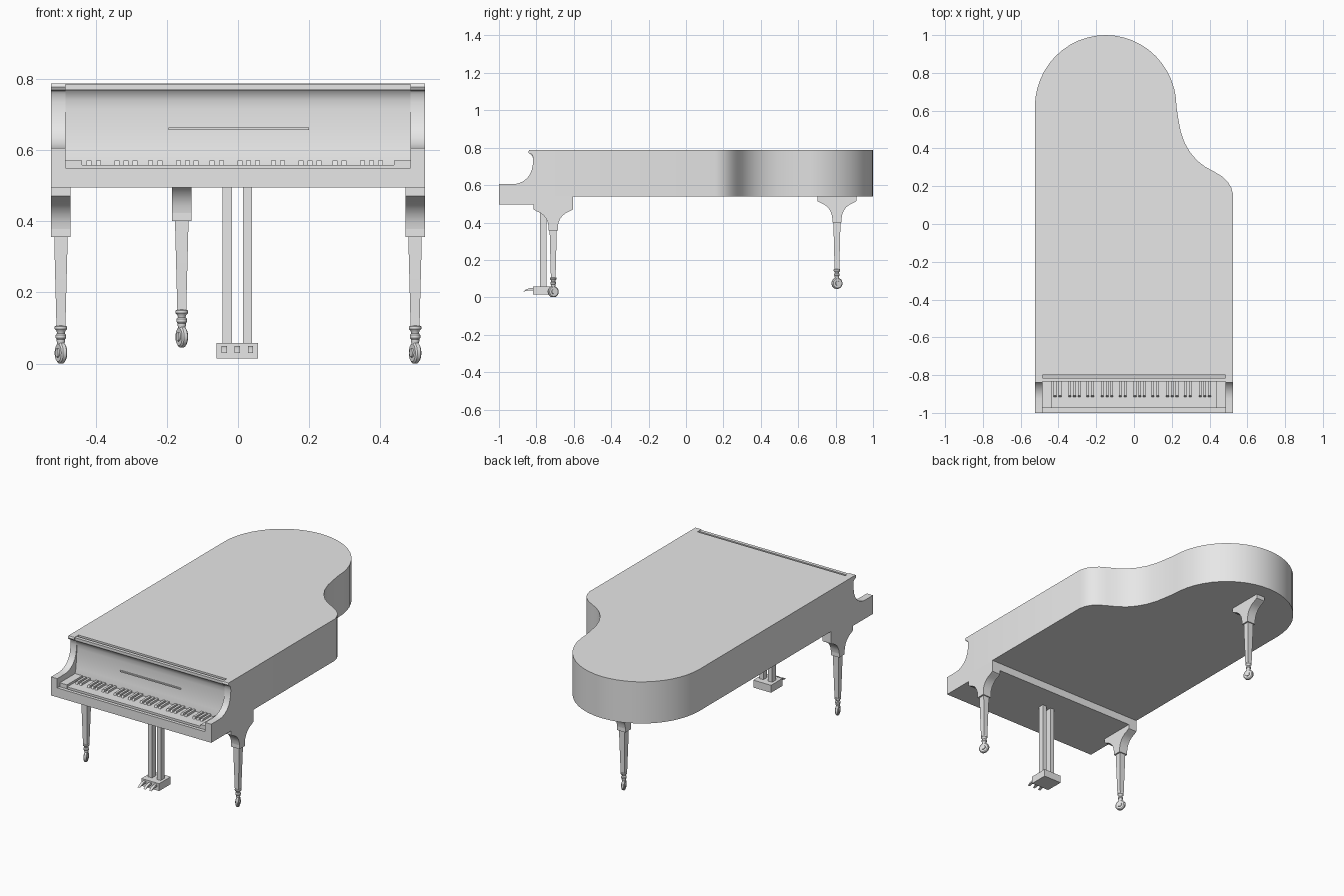
import bpy, bmesh, math
from mathutils import Matrix, Vector

cube = bpy.data.objects.get("Cube")
if cube:
    bpy.data.objects.remove(cube)

grey = bpy.data.materials.new("plain grey")
grey.use_nodes = True
COLOUR = (0.8, 0.8, 0.8, 1)
grey.diffuse_color = COLOUR
grey.node_tree.nodes["Principled BSDF"].inputs["Base Color"].default_value = COLOUR


def finish(name, bm, smooth=True):
    """Turn a bmesh into a shaded, coloured object."""
    bmesh.ops.recalc_face_normals(bm, faces=bm.faces)
    mesh = bpy.data.meshes.new(name)
    bm.to_mesh(mesh)
    bm.free()
    mesh.materials.append(grey)
    obj = bpy.data.objects.new(name, mesh)
    bpy.context.collection.objects.link(obj)
    if smooth:
        bpy.ops.object.select_all(action='DESELECT')
        obj.select_set(True)
        bpy.context.view_layer.objects.active = obj
        bpy.ops.object.shade_smooth_by_angle(angle=math.radians(32))
    return obj


def add_box(bm, x0, x1, y0, y1, z0, z1):
    m = Matrix.Translation(((x0 + x1) / 2, (y0 + y1) / 2, (z0 + z1) / 2))
    m = m @ Matrix.Diagonal((x1 - x0, y1 - y0, z1 - z0, 1))
    bmesh.ops.create_cube(bm, size=1, matrix=m)


def box(name, *size):
    bm = bmesh.new()
    add_box(bm, *size)
    return finish(name, bm, False)


def prism(name, points, axis, lo, hi):
    """Extrude a profile: (y, z) points along x, or (x, y) points along z."""
    bm = bmesh.new()
    place = (lambda p, t: (t, *p)) if axis == 'x' else (lambda p, t: (*p, t))
    a = [bm.verts.new(place(p, lo)) for p in points]
    b = [bm.verts.new(place(p, hi)) for p in points]
    bm.faces.new(a)
    bm.faces.new(b)
    for i in range(len(a)):
        j = (i + 1) % len(a)
        bm.faces.new((a[i], a[j], b[j], b[i]))
    return finish(name, bm)


def loft(name, rings, sides, matrix):
    """Stack regular polygons given as (radius, height)."""
    bm = bmesh.new()
    turn = math.pi / sides
    loops = [[bm.verts.new(matrix @ Vector((r * math.cos(turn + 2 * math.pi * k / sides),
                                            r * math.sin(turn + 2 * math.pi * k / sides), z)))
              for k in range(sides)] for r, z in rings]
    bm.faces.new(loops[0])
    bm.faces.new(loops[-1])
    for a, b in zip(loops, loops[1:]):
        for i in range(sides):
            j = (i + 1) % sides
            bm.faces.new((a[i], a[j], b[j], b[i]))
    return finish(name, bm)


# Curved case: straight bass side, round tail, S-shaped treble side
outline = [(-0.525, -0.80)]
for k in range(25):
    a = math.pi * (1 - k / 24)
    outline.append((-0.15 + 0.375 * math.cos(a), 0.62 + 0.38 * math.sin(a)))
outline += [(0.235, 0.555), (0.247, 0.49), (0.268, 0.43), (0.298, 0.378), (0.335, 0.335),
            (0.378, 0.302), (0.425, 0.277), (0.465, 0.253), (0.495, 0.225),
            (0.515, 0.192), (0.525, 0.155), (0.525, -0.80)]
prism("case", outline, 'z', 0.54, 0.787)

# Cheek arms with a concave sweep and a small scroll on top
arm = [(-0.605, 0.495), (-1.0, 0.495), (-1.0, 0.605), (-0.925, 0.605), (-0.9, 0.608),
       (-0.875, 0.618), (-0.852, 0.634), (-0.836, 0.655), (-0.825, 0.68), (-0.819, 0.71),
       (-0.817, 0.735), (-0.82, 0.757), (-0.826, 0.765), (-0.838, 0.768), (-0.843, 0.777),
       (-0.838, 0.787), (-0.80, 0.787), (-0.80, 0.54), (-0.605, 0.54)]
for side, lo, hi in (("left", 0.485, 0.525), ("right", -0.525, -0.485)):
    prism(side + "_arm", arm, 'x', lo, hi)
    s = 1 if side == "left" else -1
    box(side + "_key_block", *sorted((s * 0.438, s * 0.485)), -0.975, -0.815, 0.54, 0.571)

# Keybed, key slip and fallboard
box("keybed", -0.485, 0.485, -0.98, -0.605, 0.495, 0.545)
box("key_slip", -0.485, 0.485, -1.0, -0.98, 0.495, 0.55)
fallboard = [(-0.80, 0.545), (-0.832, 0.545), (-0.832, 0.572), (-0.824, 0.6), (-0.818, 0.66),
             (-0.815, 0.715), (-0.817, 0.74), (-0.823, 0.757), (-0.832, 0.767), (-0.80, 0.774)]
prism("fallboard", fallboard, 'x', -0.485, 0.485)
box("fallboard_rail", -0.485, 0.485, -0.835, -0.815, 0.769, 0.785)
box("music_ledge", -0.195, 0.2, -0.826, -0.812, 0.656, 0.663)

# Keys: one white bed and five octaves of raised black keys
box("white_keys", -0.438, 0.438, -0.972, -0.83, 0.54, 0.558)
bm = bmesh.new()
for octave in range(5):
    for offset in (0, 0.026, 0.078, 0.103, 0.128):
        x = -0.418 + 0.1725 * octave + offset
        add_box(bm, x - 0.007, x + 0.007, -0.918, -0.83, 0.555, 0.57)
# slope the front ends of the black keys
for v in bm.verts:
    if v.co.y < -0.9 and v.co.z > 0.56:
        v.co.y += 0.01
finish("black_keys", bm, False)

# Legs: half of the bracket profile as (offset from centre, height), mirrored
half = [(0.105, 0.495), (0.105, 0.47), (0.09, 0.461), (0.068, 0.451), (0.05, 0.437),
        (0.036, 0.418), (0.028, 0.398), (0.025, 0.378)]
R2 = math.sqrt(2)


def leg(name, x, y, lift):
    profile = [(y + d, z + lift) for d, z in half]
    profile += [(y - d, z + lift) for d, z in reversed(half)]
    prism(name + "_bracket", profile, 'x', x - 0.0275, x + 0.0275)
    box(name + "_collar", x - 0.0275, x + 0.0275, y - 0.025, y + 0.025,
        0.356 + lift, 0.378 + lift)
    base = Matrix.Translation((x, y, lift))
    loft(name + "_shaft", [(0.0125 * R2, 0.103), (0.0185 * R2, 0.335), (0.0185 * R2, 0.357)],
         4, base)
    loft(name + "_ankle", [(0.008, 0.05), (0.012, 0.062), (0.012, 0.068), (0.015, 0.072),
                           (0.015, 0.08), (0.011, 0.085), (0.013, 0.092), (0.018, 0.097),
                           (0.018, 0.104), (0.012, 0.107)], 16, base)
    # caster wheel, turned slightly
    wheel = (Matrix.Translation((x, y, 0.03 + lift)) @ Matrix.Rotation(math.radians(22), 4, 'Z')
             @ Matrix.Rotation(math.pi / 2, 4, 'Y'))
    loft(name + "_caster", [(0.012, -0.013), (0.013, -0.009), (0.025, -0.009), (0.03, -0.005),
                            (0.03, 0.005), (0.025, 0.009), (0.013, 0.009), (0.012, 0.013)],
         20, wheel)


leg("front_left_leg", 0.4975, -0.71, 0)
leg("front_right_leg", -0.4975, -0.71, 0)
leg("rear_leg", -0.158, 0.807, 0.045)

# Pedal lyre: two posts, a box and three pedals
box("lyre_post_left", 0.014, 0.04, -0.78, -0.745, 0.055, 0.5)
box("lyre_post_right", -0.043, -0.017, -0.78, -0.745, 0.055, 0.5)
box("pedal_box", -0.06, 0.056, -0.818, -0.71, 0.014, 0.058)
pedal = [(-0.815, 0.05), (-0.835, 0.049), (-0.855, 0.042), (-0.872, 0.03),
         (-0.855, 0.034), (-0.835, 0.037), (-0.815, 0.037)]
for name, x in (("left", 0.035), ("middle", -0.002), ("right", -0.039)):
    prism(name + "_pedal", pedal, 'x', x - 0.0075, x + 0.0075)
